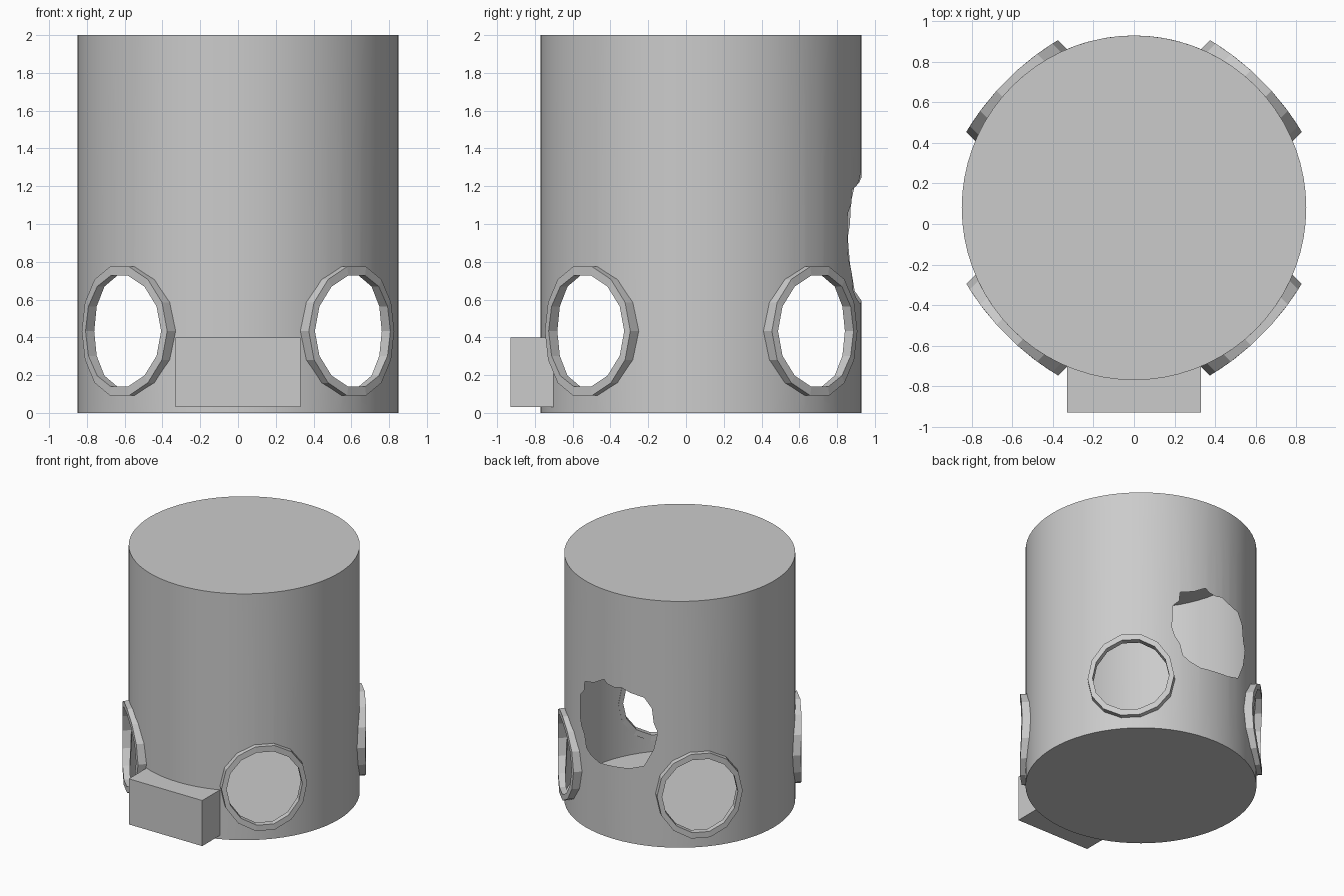
import bpy, bmesh
from math import sin, cos, asin, sqrt, pi, radians
from mathutils import Vector
from mathutils.geometry import delaunay_2d_cdt

if "Cube" in bpy.data.objects:
    bpy.data.objects.remove(bpy.data.objects["Cube"])

R, CY, H = 0.85, 0.08, 2.0        # drum radius, centre y, height
SIDES = 72                        # drum facets
RING_N, RING_Z = 14, 0.433        # porthole sides and height
PORT_ANGLES = [45, 135, 225, 315]


def finish(name, bm, smooth=True):
    bmesh.ops.recalc_face_normals(bm, faces=bm.faces)
    mesh = bpy.data.meshes.new(name)
    bm.to_mesh(mesh)
    bm.free()
    ob = bpy.data.objects.new(name, mesh)
    bpy.context.collection.objects.link(ob)
    if smooth:
        bpy.ops.object.select_all(action='DESELECT')
        ob.select_set(True)
        bpy.context.view_layer.objects.active = ob
        bpy.ops.object.shade_smooth_by_angle(angle=radians(25))
    return ob


def port_outline(rt, rz):
    """Flat-topped polygon: (tangent offset, height) pairs, counter-clockwise."""
    pts = []
    for i in range(RING_N):
        a = 2 * pi * i / RING_N
        pts.append((rt * cos(a), RING_Z + rz * sin(a)))
    return pts


# Ragged hole in the back wall: (degrees around drum, height)
RAGGED = [(69.7, 1.18), (77, 1.21), (84, 1.27), (86, 1.243), (90.5, 1.232),
          (94.5, 1.247), (99.6, 1.22), (107, 1.20), (111, 1.12), (112, 1.0),
          (114, 0.93), (112, 0.79), (107, 0.645), (99, 0.605), (90, 0.59),
          (81, 0.58), (75, 0.61), (71.3, 0.65), (69.7, 0.745), (67, 0.805),
          (65.6, 0.87), (66, 1.056), (69.5, 1.11)]

# Drum: unrolled wall with holes, wrapped around and capped
verts, edges, holes = [], [], []
for i in range(SIDES + 1):
    u = R * (-pi / 2 + 2 * pi * i / SIDES)
    verts += [Vector((u, 0)), Vector((u, H))]
    edges.append((2 * i, 2 * i + 1))


def add_hole(points):
    start = len(verts)
    verts.extend(Vector(p) for p in points)
    holes.append(list(range(start, len(verts))))


add_hole([(R * radians(a), z) for a, z in reversed(RAGGED)])
for deg in PORT_ANGLES:
    a0 = radians(deg if deg < 270 else deg - 360)
    add_hole([(R * (a0 + asin(t / R)), z) for t, z in port_outline(0.29, 0.315)])

cdt = delaunay_2d_cdt(verts, edges, holes, 0, 1e-5)
coords, faces, origins = cdt[0], cdt[2], cdt[5]
bm = bmesh.new()
bv = [bm.verts.new((R * cos(c.x / R), CY + R * sin(c.x / R), c.y)) for c in coords]
for f, src in zip(faces, origins):
    if not src:
        bm.faces.new([bv[i] for i in f])
bmesh.ops.delete(bm, geom=[v for v in bm.verts if not v.link_faces], context='VERTS')
bmesh.ops.remove_doubles(bm, verts=bm.verts, dist=1e-4)
for z in (0, H):
    rim = [e for e in bm.edges if e.is_boundary
           and all(abs(v.co.z - z) < 1e-4 for v in e.verts)]
    bmesh.ops.edgeloop_fill(bm, edges=rim)
finish("drum", bm)


# Porthole rims: bent rings lying on the wall
def porthole_rim(name, deg):
    a = radians(deg)
    n, t_dir = Vector((cos(a), sin(a), 0)), Vector((-sin(a), cos(a), 0))
    bm = bmesh.new()

    def loop(rt, rz, depth):
        return [bm.verts.new(Vector((0, CY, z)) + t_dir * t + n * depth(t))
                for t, z in port_outline(rt, rz)]

    front = lambda t: 0.89 - 0.04 * (t / 0.32) ** 2
    back = lambda t: sqrt(R * R - t * t) - 0.008
    loops = [loop(0.32, 0.35, back), loop(0.32, 0.35, front),
             loop(0.283, 0.302, front), loop(0.283, 0.302, back)]
    for k in range(4):
        p, q = loops[k], loops[(k + 1) % 4]
        for i in range(RING_N):
            j = (i + 1) % RING_N
            bm.faces.new((p[i], p[j], q[j], q[i]))
    finish(name, bm, smooth=False)


for deg, name in zip(PORT_ANGLES, ("back_right", "back_left", "front_left", "front_right")):
    porthole_rim("porthole_rim_" + name, deg)

# Front step: block whose back follows the drum
bm = bmesh.new()
W, N = 0.33, 12
profile = [(-W, -0.93), (W, -0.93)]
for i in range(N + 1):
    x = W - 2 * W * i / N
    profile.append((x, CY - sqrt((R - 0.006) ** 2 - x * x)))
base = bm.faces.new([bm.verts.new((x, y, 0.03)) for x, y in profile])
ext = bmesh.ops.extrude_face_region(bm, geom=[base])
bmesh.ops.translate(bm, vec=(0, 0, 0.37),
                    verts=[g for g in ext["geom"] if isinstance(g, bmesh.types.BMVert)])
finish("front_step", bm)
